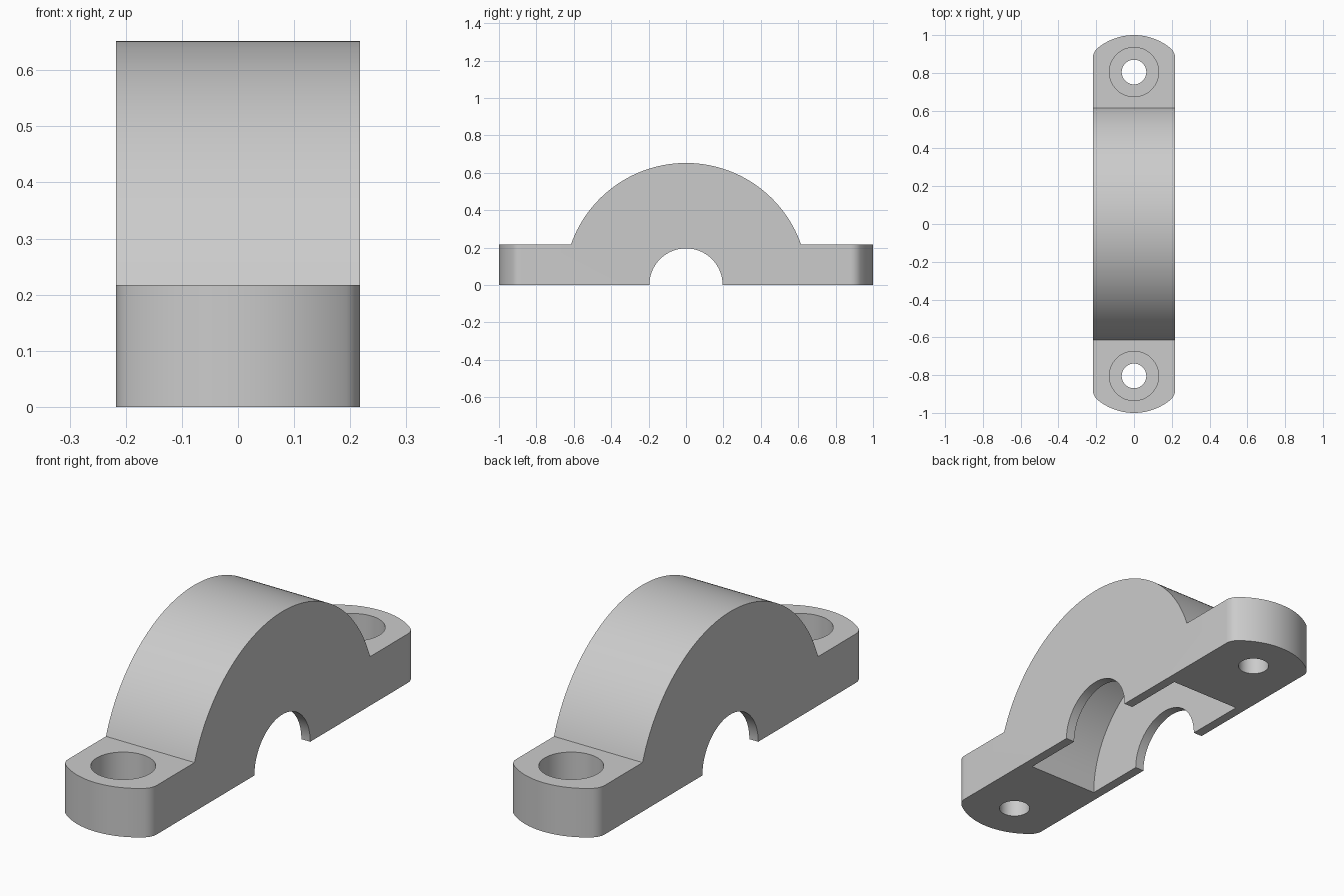
import bpy
import bmesh
from math import sin, cos, pi, sqrt, atan2
from mathutils import Matrix, Vector

cube = bpy.data.objects.get("Cube")
if cube:
    bpy.data.objects.remove(cube, do_unlink=True)

U = 1 / 23              # base unit: the clamp is 46 units long
HALF_W, FLANGE_H = 5 * U, 5 * U
DOME_R, BORE_R = 15 * U, 4.5 * U
CAVITY_R, CAVITY_HALF = 11 * U, 4 * U
SCREW_Y, SCREW_R, HEAD_R, HEAD_Z = 18.5 * U, 1.5 * U, 3 * U, 2 * U

grey = bpy.data.materials.new("light_grey")
grey.use_nodes = True
colour = (0.6, 0.6, 0.6, 1)
grey.diffuse_color = colour
grey.node_tree.nodes["Principled BSDF"].inputs["Base Color"].default_value = colour


def arc(cx, cy, r, a0, a1, n):
    return [(cx + r * cos(a0 + (a1 - a0) * i / n),
             cy + r * sin(a0 + (a1 - a0) * i / n)) for i in range(n + 1)]


def prism(name, points, depth):
    """Extrude 3D outline points along the depth vector."""
    bm = bmesh.new()
    face = bm.faces.new([bm.verts.new(p) for p in points])
    new = bmesh.ops.extrude_face_region(bm, geom=[face])["geom"]
    bmesh.ops.translate(bm, vec=Vector(depth),
                        verts=[v for v in new if isinstance(v, bmesh.types.BMVert)])
    return finish(name, bm)


def cylinder(name, r, length, centre, axis="Z", segments=64):
    bm = bmesh.new()
    turn = Matrix.Rotation(pi / 2, 4, "Y") if axis == "X" else Matrix.Identity(4)
    bmesh.ops.create_cone(bm, cap_ends=True, segments=segments, radius1=r, radius2=r,
                          depth=length, matrix=Matrix.Translation(centre) @ turn)
    return finish(name, bm)


def finish(name, bm):
    bmesh.ops.recalc_face_normals(bm, faces=bm.faces[:])
    mesh = bpy.data.meshes.new(name)
    bm.to_mesh(mesh)
    bm.free()
    obj = bpy.data.objects.new(name, mesh)
    obj.data.materials.append(grey)
    bpy.context.collection.objects.link(obj)
    return obj


def combine(target, tool, operation):
    mod = target.modifiers.new(operation, "BOOLEAN")
    mod.operation, mod.solver, mod.object = operation, "EXACT", tool
    bpy.context.view_layer.objects.active = target
    bpy.ops.object.modifier_apply(modifier=mod.name)
    bpy.data.objects.remove(tool, do_unlink=True)


# Side silhouette: flanges, dome and shaft bore
crease = atan2(FLANGE_H, sqrt(DOME_R ** 2 - FLANGE_H ** 2))
side = [(1.1, 0), (1.1, FLANGE_H)]
side += arc(0, 0, DOME_R, crease, pi - crease, 96)
side += [(-1.1, FLANGE_H), (-1.1, 0)]
side += arc(0, 0, BORE_R, pi, 0, 48)
body = prism("bearing_cap", [(-0.3, y, z) for y, z in side], (0.6, 0, 0))

# Plan outline: bowed ends with filleted corners
END_R, FILLET = 7 * U, 1.5 * U
fx, end_y = HALF_W - FILLET, 1 - END_R
rise = sqrt((END_R - FILLET) ** 2 - fx ** 2)
meet = atan2(rise, fx)
end = arc(fx, end_y + rise, FILLET, 0, meet, 8)
end += arc(0, end_y, END_R, meet, pi - meet, 32)[1:-1]
end += arc(-fx, end_y + rise, FILLET, pi - meet, pi, 8)
plan = end + [(-x, -y) for x, y in end]
outline = prism("plan_outline", [(x, y, -0.2) for x, y in plan], (0, 0, 1.2))
combine(body, outline, "INTERSECT")

# Inner seat between the two thin walls
combine(body, cylinder("seat_cutter", CAVITY_R, 2 * CAVITY_HALF, (0, 0, 0), "X", 128),
        "DIFFERENCE")

# Counterbored screw holes
for s in (-1, 1):
    combine(body, cylinder("screw_cutter", SCREW_R, 1, (0, s * SCREW_Y, 0), segments=48),
            "DIFFERENCE")
    combine(body, cylinder("head_cutter", HEAD_R, 0.5, (0, s * SCREW_Y, HEAD_Z + 0.25)),
            "DIFFERENCE")

bpy.ops.object.select_all(action="DESELECT")
body.select_set(True)
bpy.context.view_layer.objects.active = body
bpy.ops.object.shade_smooth_by_angle(angle=pi / 6)
